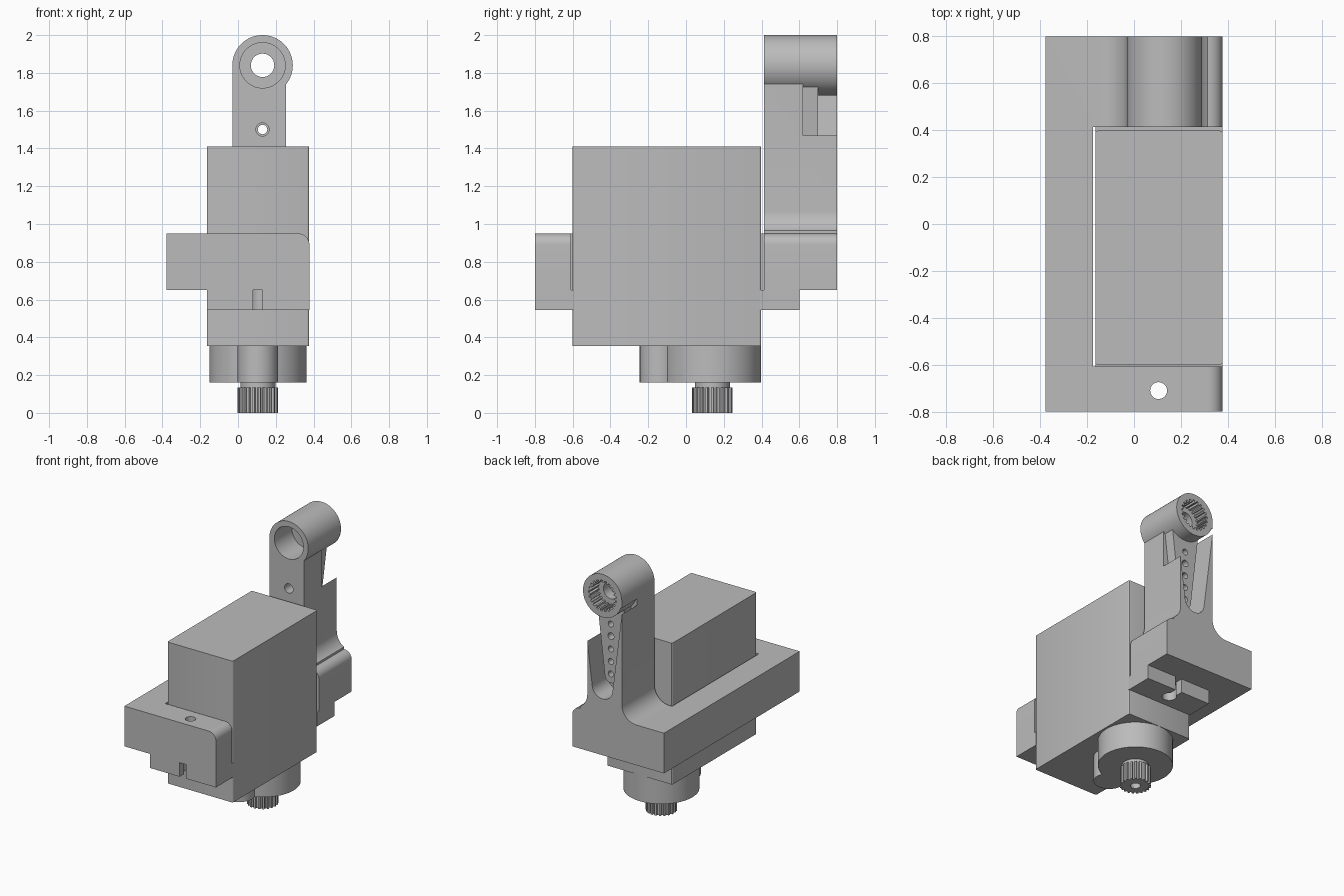
import bpy, bmesh
from math import sin, cos, pi, radians
from mathutils import Vector

cube = bpy.data.objects.get("Cube")
if cube:
    bpy.data.objects.remove(cube, do_unlink=True)

grey = bpy.data.materials.new("plain grey")
grey.use_nodes = True
grey.diffuse_color = (0.5, 0.5, 0.5, 1)
grey.node_tree.nodes["Principled BSDF"].inputs["Base Color"].default_value = (0.5, 0.5, 0.5, 1)

AX = 0.105      # servo centre line in x
ARM_X = 0.13    # arm centre line in x
RING_Z = 1.84
EDGE = 0.378    # outer side of bracket and servo


def prism(name, pts, axis, a, b):
    """Extrude a 2D outline along y or z from a to b."""
    bm = bmesh.new()
    place = (lambda u, v, w: (u, w, v)) if axis == "Y" else (lambda u, v, w: (u, v, w))
    low = [bm.verts.new(place(u, v, a)) for u, v in pts]
    high = [bm.verts.new(place(u, v, b)) for u, v in pts]
    bm.faces.new(low)
    bm.faces.new(high)
    n = len(pts)
    for i in range(n):
        j = (i + 1) % n
        bm.faces.new((low[i], low[j], high[j], high[i]))
    bmesh.ops.recalc_face_normals(bm, faces=bm.faces)
    mesh = bpy.data.meshes.new(name)
    bm.to_mesh(mesh)
    bm.free()
    ob = bpy.data.objects.new(name, mesh)
    bpy.context.collection.objects.link(ob)
    mesh.materials.append(grey)
    return ob


def arc(cx, cy, r, start, end, n=10):
    steps = [radians(start + (end - start) * i / n) for i in range(n + 1)]
    return [(cx + r * cos(t), cy + r * sin(t)) for t in steps]


def disc(name, cx, cy, r, axis, a, b, n=64):
    return prism(name, arc(cx, cy, r, 0, 360, n)[:-1], axis, a, b)


def box(name, x0, x1, y0, y1, z0, z1):
    return prism(name, [(x0, y0), (x1, y0), (x1, y1), (x0, y1)], "Z", z0, z1)


def teeth(cx, cy, r_in, r_out, count=21):
    """Toothed outline with flat tips and roots."""
    pts = []
    for i in range(count):
        for k, r in ((-0.32, r_in), (-0.2, r_out), (0.2, r_out), (0.32, r_in)):
            t = 2 * pi * (i + k) / count
            pts.append((cx + r * cos(t), cy + r * sin(t)))
    return pts


def taper(half_top, z_top, half_low, z_low):
    """Tapered strip with a round lower end, on the arm centre line."""
    return ([(ARM_X + half_top, z_top), (ARM_X - half_top, z_top)]
            + arc(ARM_X, z_low, half_low, 180, 360, 16))


def apply_mod(ob, mod):
    bpy.context.view_layer.objects.active = ob
    bpy.ops.object.modifier_apply(modifier=mod.name)


def combine(ob, other, operation):
    mod = ob.modifiers.new("join", "BOOLEAN")
    mod.operation, mod.solver, mod.object = operation, "EXACT", other
    apply_mod(ob, mod)
    bpy.data.objects.remove(other, do_unlink=True)


def cut(ob, *cutters):
    for c in cutters:
        combine(ob, c, "DIFFERENCE")


def add(ob, *others):
    for o in others:
        combine(ob, o, "UNION")


# Servo case with slightly rounded upright edges
case = box("servo_case", -0.165, EDGE - 0.001, -0.6, 0.398, 0.355, 1.41)
bm = bmesh.new()
bm.from_mesh(case.data)
upright = [e for e in bm.edges if abs(e.verts[0].co.z - e.verts[1].co.z) > 0.5]
bmesh.ops.bevel(bm, geom=upright, offset=0.012, segments=3, affect="EDGES", profile=0.5)
bm.to_mesh(case.data)
bm.free()

# Mounting tabs with keyhole slots
for name, y0, y1, hole_y, mouth in (("front_tab", -0.8, -0.59, -0.705, -0.9),
                                    ("back_tab", 0.39, 0.6, 0.5, 0.7)):
    tab = box(name, -0.165, EDGE, y0, y1, 0.545, 0.65)
    cut(tab, disc("cutter", AX, hole_y, 0.05, "Z", 0.5, 0.7, 32),
        box("cutter", AX - 0.026, AX + 0.026, min(hole_y, mouth), max(hole_y, mouth), 0.5, 0.7))

# Gear housing under the case, neck and toothed output shaft
housing = disc("gear_housing", AX, 0.14, 0.257, "Z", 0.16, 0.356)
add(housing, disc("lobe", AX, -0.138, 0.107, "Z", 0.16, 0.356))
disc("shaft_neck", AX, 0.14, 0.093, "Z", 0.13, 0.162)
shaft = prism("output_shaft", teeth(AX, 0.14, 0.093, 0.107), "Z", 0, 0.135)
cut(shaft, disc("cutter", AX, 0.14, 0.035, "Z", -0.05, 0.1, 24))

# Bracket base: a C-shaped frame with one rounded long edge
outline = [(-EDGE, 0.65), (EDGE, 0.65)] + arc(EDGE - 0.06, 0.89, 0.06, 0, 90) + [(-EDGE, 0.95)]
bracket = prism("bracket", outline, "Y", -0.8, 0.8)
cut(bracket, box("cutter", -0.175, 0.6, -0.608, 0.414, 0.5, 1.2),
    disc("cutter", AX, -0.71, 0.036, "Z", 0.5, 1.2, 32),
    disc("cutter", AX, 0.5, 0.036, "Z", 0.5, 0.85, 32))

# Upright arm with flared foot, up to the ring centre
side = 0.255
foot = ([(side, 1.75)] + arc(side + 0.12, 1.07, 0.12, 180, 240) + [(side + 0.06, 0.9)]
        + [(-0.15, 0.9)] + arc(-0.15, 1.07, 0.12, -90, 0) + [(-0.03, RING_Z), (ARM_X, RING_Z)])
arm = prism("arm", foot, "Y", 0.414, 0.8)

# Tapered pocket in the back of the arm with a raised rib inside
cut(arm, prism("cutter", taper(0.166, 1.79, 0.085, 1.155), "Y", 0.62, 0.9))
add(arm, prism("rib", taper(0.115, 1.75, 0.05, 1.2), "Y", 0.6, 0.7))
add(arm, disc("ring", ARM_X, RING_Z, 0.16, "Y", 0.414, 0.8, 96))
add(bracket, arm)

# Ring bores: plain in front, toothed at the back, small hole between
cut(bracket, disc("cutter", ARM_X, RING_Z, 0.12, "Y", 0.3, 0.62),
    prism("cutter", teeth(ARM_X, RING_Z, 0.098, 0.115), "Y", 0.7, 0.9),
    disc("cutter", ARM_X, RING_Z, 0.062, "Y", 0.5, 0.85, 48))

# Row of small holes in the rib, one of them right through
for i in range(5):
    cut(bracket, disc("cutter", ARM_X, 1.59 - 0.093 * i, 0.022, "Y", 0.62, 0.9, 20))
cut(bracket, disc("cutter", ARM_X, 1.5, 0.025, "Y", 0.3, 0.9, 24),
    disc("cutter", ARM_X, 1.5, 0.035, "Y", 0.3, 0.5, 24))

# Smooth the round surfaces, keep the corners sharp
for ob in bpy.context.collection.objects:
    if ob.type == "MESH":
        bpy.ops.object.select_all(action="DESELECT")
        ob.select_set(True)
        bpy.context.view_layer.objects.active = ob
        bpy.ops.object.shade_smooth_by_angle(angle=radians(30))
